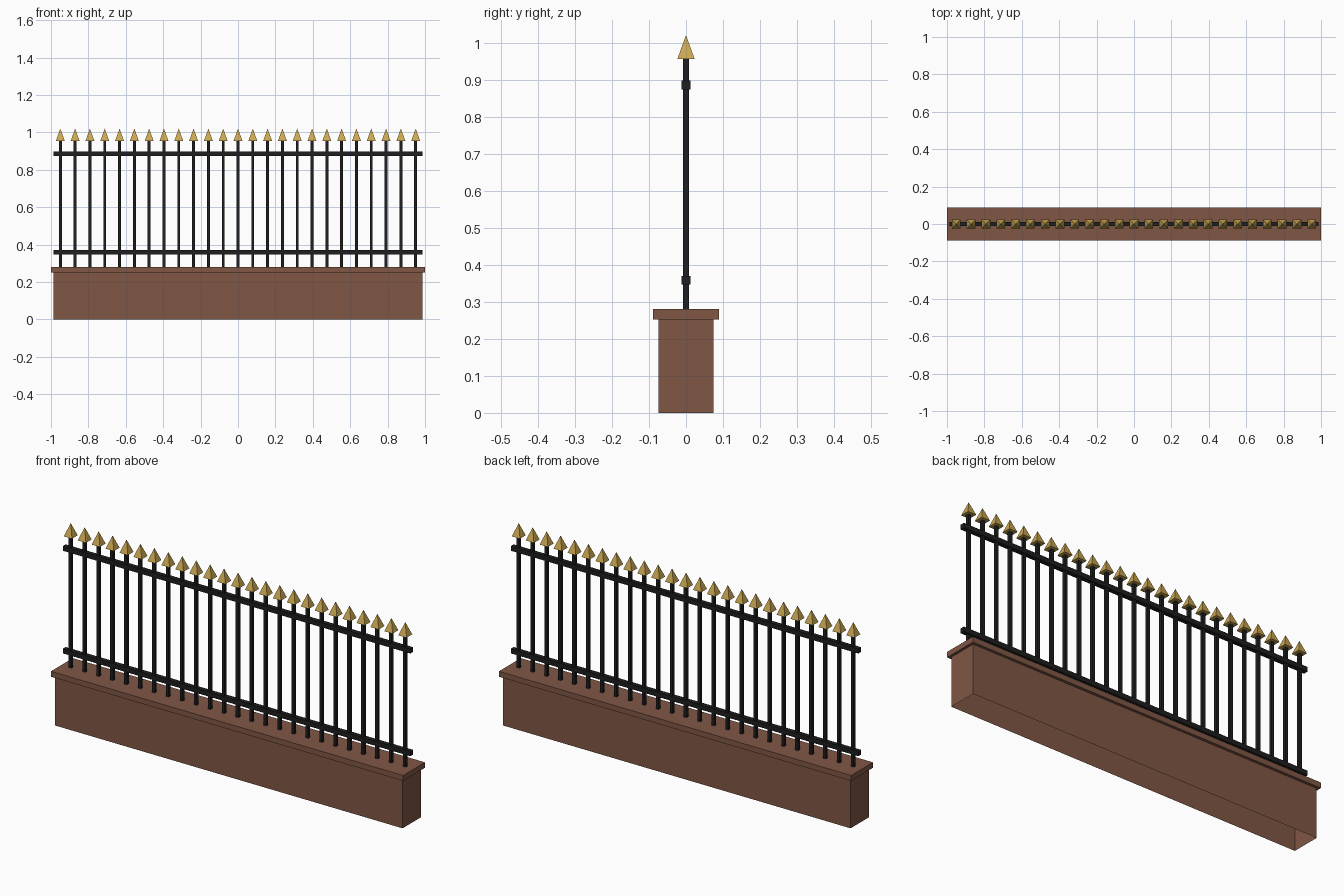
import bpy, bmesh, math
from mathutils import Matrix, Vector

if "Cube" in bpy.data.objects:
    bpy.data.objects.remove(bpy.data.objects["Cube"])


def material(name, rgb):
    m = bpy.data.materials.new(name)
    m.diffuse_color = (*rgb, 1)
    m.use_nodes = True
    m.node_tree.nodes["Principled BSDF"].inputs["Base Color"].default_value = m.diffuse_color
    return m


BROWN = material("brown_masonry", (0.215, 0.095, 0.060))
IRON = material("black_iron", (0.013, 0.013, 0.014))
GOLD = material("gold", (0.60, 0.39, 0.085))


def finish(bm, name, mat):
    mesh = bpy.data.meshes.new(name)
    bm.to_mesh(mesh)
    bm.free()
    mesh.materials.append(mat)
    obj = bpy.data.objects.new(name, mesh)
    bpy.context.collection.objects.link(obj)
    return obj


def box(name, half_x, half_y, z0, z1, mat, x=0, open_bottom=False):
    bm = bmesh.new()
    size = Matrix.Diagonal((2 * half_x, 2 * half_y, z1 - z0, 1))
    bmesh.ops.create_cube(bm, size=1, matrix=Matrix.Translation((x, 0, (z0 + z1) / 2)) @ size)
    if open_bottom:
        bm.normal_update()
        down = [f for f in bm.faces if f.normal.z < -0.9]
        bmesh.ops.delete(bm, geom=down, context='FACES_ONLY')
    return finish(bm, name, mat)


def spike(name, x, half, z0, z1):
    # four-sided point with sides facing the axes
    bm = bmesh.new()
    place = Matrix.Translation((x, 0, (z0 + z1) / 2)) @ Matrix.Rotation(math.pi / 4, 4, 'Z')
    bmesh.ops.create_cone(bm, cap_ends=True, segments=4, radius1=half * math.sqrt(2),
                          radius2=0, depth=z1 - z0, matrix=place)
    return finish(bm, name, GOLD)


# Low wall, hollow underneath, with its overhanging cap
box("wall", 0.987, 0.0745, 0, 0.252, BROWN, open_bottom=True)
box("wall_cap", 1.0, 0.0885, 0.252, 0.28, BROWN)

# Horizontal rails
box("lower_rail", 0.987, 0.0115, 0.346, 0.370, IRON)
box("upper_rail", 0.987, 0.0115, 0.873, 0.897, IRON)

# Upright bars with gold points
COUNT = 25
for i in range(COUNT):
    x = -0.95 + 1.9 * i / (COUNT - 1)
    box(f"bar_{i + 1}", 0.0077, 0.0077, 0.28, 0.956, IRON, x=x)
    spike(f"spike_{i + 1}", x, 0.0235, 0.955, 1.02)
